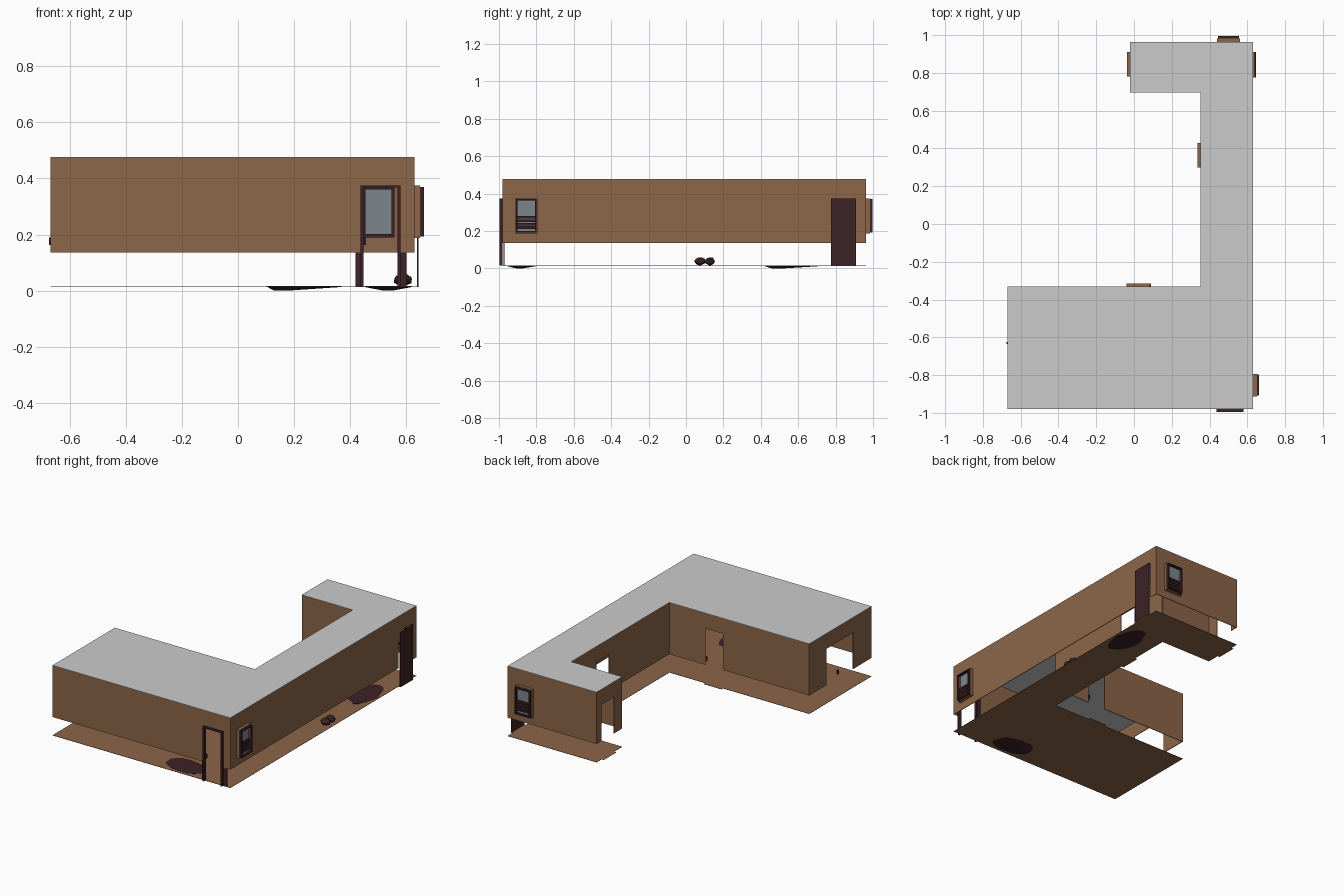
import bpy, bmesh, math, random

if "Cube" in bpy.data.objects:
    bpy.data.objects.remove(bpy.data.objects["Cube"])
random.seed(4)

def mat(name, c):
    m = bpy.data.materials.new(name)
    m.diffuse_color = (*c, 1)
    m.use_nodes = True
    m.node_tree.nodes["Principled BSDF"].inputs["Base Color"].default_value = m.diffuse_color
    return m

BROWN = mat("brown wall", (0.262, 0.132, 0.066))
GREY = mat("grey roof", (0.6, 0.6, 0.6))
DARK = mat("dark red brown", (0.045, 0.016, 0.019))
GLASS = mat("blue grey glass", (0.2, 0.237, 0.27))

def finish(bm, name, m):
    bmesh.ops.recalc_face_normals(bm, faces=bm.faces)
    me = bpy.data.meshes.new(name)
    bm.to_mesh(me)
    bm.free()
    me.materials.append(m)
    ob = bpy.data.objects.new(name, me)
    bpy.context.collection.objects.link(ob)
    return ob

def add_box(bm, x0, x1, y0, y1, z0, z1):
    vs = bmesh.ops.create_cube(bm, size=1)["verts"]
    for v in vs:
        v.co.x = x1 if v.co.x > 0 else x0
        v.co.y = y1 if v.co.y > 0 else y0
        v.co.z = z1 if v.co.z > 0 else z0

def boxes(name, m, side, items):
    """Boxes on a wall: items are (u0, u1, d0, d1, z0, z1), d measured outwards."""
    axis, c, out = side
    bm = bmesh.new()
    for u0, u1, d0, d1, z0, z1 in items:
        p, q = sorted((c + out * d0, c + out * d1))
        if axis == "x":
            add_box(bm, u0, u1, p, q, z0, z1)
        else:
            add_box(bm, p, q, u0, u1, z0, z1)
    return finish(bm, name, m)

Z0, Z1, FL = 0.135, 0.475, 0.015
T = 0.004

def wall(name, side, a, b, holes=()):
    """Hanging wall panel with rectangular openings."""
    items, u = [], a
    for h0, h1, z0, z1 in sorted(holes):
        items.append((u, h0, -T, 0, Z0, Z1))
        items.append((h0, h1, -T, 0, z1, Z1))
        if z0 > Z0:
            items.append((h0, h1, -T, 0, Z0, z0))
        u = h1
    items.append((u, b, -T, 0, Z0, Z1))
    boxes(name, BROWN, side, items)

FRONT, BACK = ("x", -0.98, -1), ("x", 0.963, 1)
RIGHT, LEFT = ("y", 0.63, 1), ("y", -0.67, -1)
WING, COURT = ("x", -0.33, 1), ("y", 0.353, -1)
HOOK_SIDE, HOOK_FRONT = ("y", -0.02, -1), ("x", 0.695, -1)
DT = 0.375

# walls
wall("front_wall", FRONT, -0.67, 0.63, [(0.443, 0.578, Z0, DT)])
wall("right_wall", RIGHT, -0.98, 0.963, [(-0.90, -0.805, 0.2, 0.365), (0.775, 0.91, Z0, DT)])
wall("back_wall", BACK, -0.02, 0.63, [(0.453, 0.55, 0.2, 0.365)])
wall("left_wall", LEFT, -0.98, -0.33, [(-0.79, -0.51, Z0, DT)])
wall("wing_wall", WING, -0.67, 0.353, [(-0.04, 0.09, Z0, DT)])
wall("court_wall", COURT, -0.33, 0.695, [(0.30, 0.43, Z0, DT)])
wall("hook_side_wall", HOOK_SIDE, 0.695, 0.963, [(0.78, 0.91, Z0, DT)])
wall("hook_front_wall", HOOK_FRONT, -0.02, 0.353)

# floor and roof slabs share one outline
OUTLINE = [(-0.67, -0.98), (0.63, -0.98), (0.63, 0.963), (-0.02, 0.963),
           (-0.02, 0.695), (0.353, 0.695), (0.353, -0.33), (-0.67, -0.33)]

def slab(name, m, z, t):
    bm = bmesh.new()
    f = bm.faces.new([bm.verts.new((x, y, z)) for x, y in OUTLINE])
    g = bmesh.ops.extrude_face_region(bm, geom=[f])["geom"]
    for v in g:
        if isinstance(v, bmesh.types.BMVert):
            v.co.z += t
    return finish(bm, name, m)

slab("floor", BROWN, FL - 0.002, 0.002)
slab("roof", GREY, Z1 - 0.001, 0.003)

# door sills reaching out from the floor
for n, s, a, b in (("wing", WING, -0.04, 0.09), ("court", COURT, 0.30, 0.43),
                   ("hook", HOOK_SIDE, 0.78, 0.91), ("right", RIGHT, 0.775, 0.91)):
    boxes(n + "_door_sill", BROWN, s, [(a, b, 0, 0.016, FL - 0.002, FL)])

# front door frame, outside trim and inside posts
boxes("front_door_frame", DARK, FRONT, [
    (0.438, 0.448, 0, 0.016, FL, DT), (0.570, 0.580, 0, 0.016, FL, DT),
    (0.438, 0.580, 0, 0.016, DT - 0.008, DT)])
boxes("front_door_posts", DARK, FRONT, [
    (0.42, 0.445, -0.01, -T, FL, DT), (0.577, 0.602, -0.01, -T, FL, DT)])

# right door leaf
boxes("right_door", DARK, RIGHT, [(0.775, 0.91, 0.008, 0.014, FL, DT)])

# door handles
for n, s, u in (("front", FRONT, 0.452), ("wing", WING, 0.083), ("left", LEFT, -0.63)):
    boxes(n + "_door_handle", DARK, s, [(u - 0.004, u + 0.004, -0.008, 0.004, 0.162, 0.19)])

# windows: brown surround, dark sash, glass and lower slats
def window(name, s, a, b):
    z0, z1, w = 0.187, 0.375, 0.008
    def ring(a, b, z0, z1, w, d0, d1):
        return [(a, a + w, d0, d1, z0, z1), (b - w, b, d0, d1, z0, z1),
                (a + w, b - w, d0, d1, z1 - w, z1), (a + w, b - w, d0, d1, z0, z0 + w)]
    boxes(name + "_surround", BROWN, s, ring(a, b, z0, z1, w, 0, 0.02))
    boxes(name + "_sash", DARK, s, ring(a + 0.005, b - 0.005, z0 + 0.005, z1 - 0.005, w, 0.02, 0.033)
          + ring(a + 0.003, b - 0.003, z0 + 0.003, z1 - 0.003, 0.012, -0.01, -T))
    boxes(name + "_glass", GLASS, s, [(a + w, b - w, 0.004, 0.008, z0 + w, z1 - w)])
    boxes(name + "_slats", DARK, s, [(a + w, b - w, 0.012, 0.02, z, z + 0.014)
                                     for z in (0.212, 0.230, 0.248, 0.266)])

window("right_window", RIGHT, -0.914, -0.793)
window("back_window", BACK, 0.44, 0.562)

# stains: irregular flat patches with a shallow belly under the floor
def stain(name, cx, cy, a, b, ox, oy):
    bm = bmesh.new()
    n = 18
    rings = []
    rad = [random.uniform(0.88, 1.06) for _ in range(n)]
    for z, k in ((0.0165, 1.0), (0.0125, 0.97), (0.0, 0.2)):
        o = 1 if k < 0.5 else 0
        rings.append([bm.verts.new((cx + ox * o + a * k * r * math.cos(2 * math.pi * i / n),
                                    cy + oy * o + b * k * r * math.sin(2 * math.pi * i / n), z))
                      for i, r in enumerate(rad)])
    bm.faces.new(rings[0])
    bm.faces.new(rings[2])
    for p, q in zip(rings, rings[1:]):
        for i in range(n):
            bm.faces.new((p[i], p[(i + 1) % n], q[(i + 1) % n], q[i]))
    finish(bm, name, DARK)

stain("front_stain", 0.235, -0.88, 0.14, 0.09, -0.08, -0.01)
stain("back_stain", 0.535, 0.57, 0.085, 0.15, 0.0, -0.08)

# rock made of two faceted lumps
for i, (y, r, h) in enumerate(((0.128, 0.028, 0.022), (0.075, 0.03, 0.022))):
    bm = bmesh.new()
    bmesh.ops.create_icosphere(bm, subdivisions=2, radius=1)
    for v in bm.verts:
        k = random.uniform(0.9, 1.06)
        v.co = (0.588 + v.co.x * 0.034 * k, y + v.co.y * r * k, FL + 0.023 + v.co.z * h * k)
    finish(bm, "rock_%d" % (i + 1), DARK)
